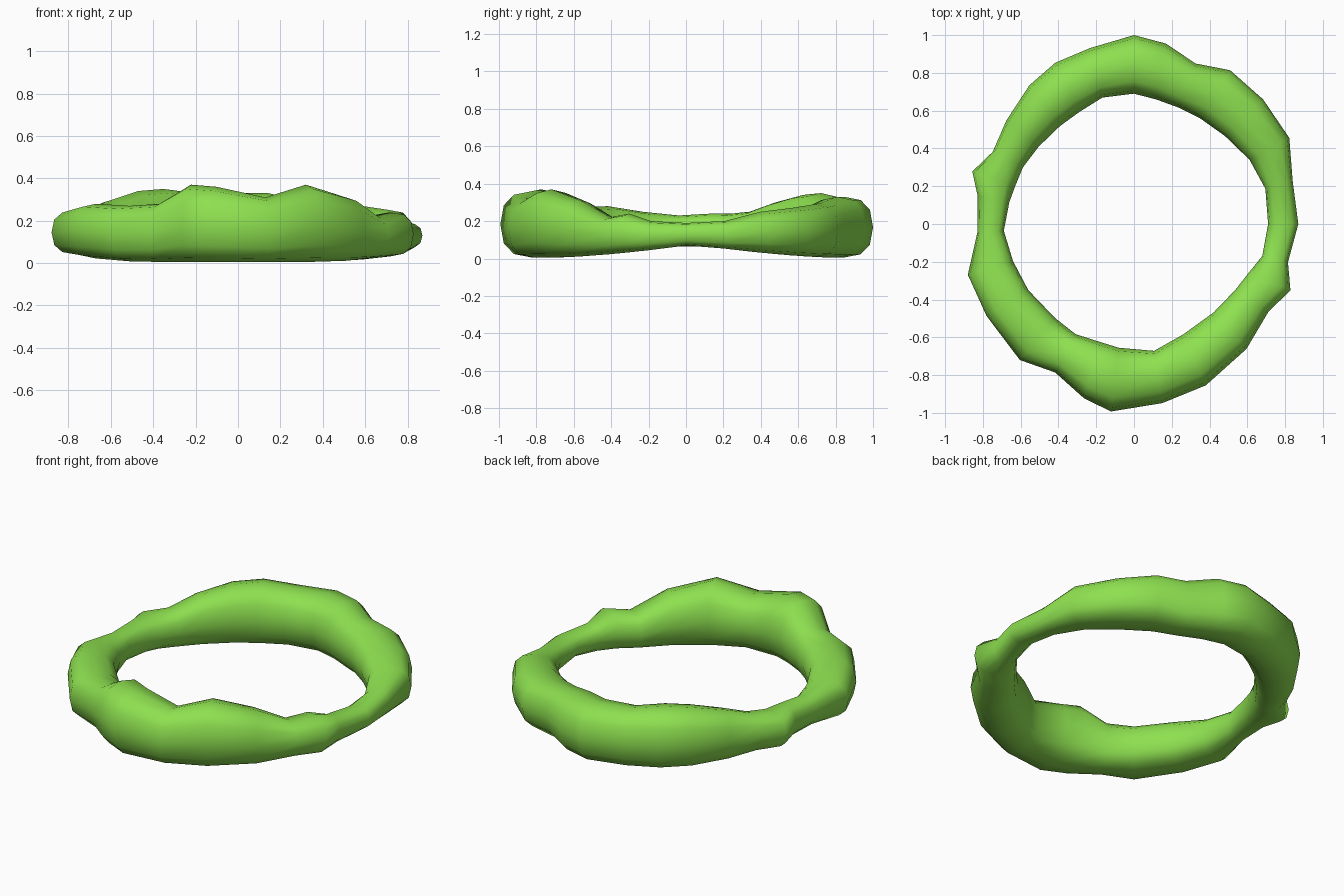
import bpy
import bmesh
from math import cos, sin, radians, tau, copysign

cube = bpy.data.objects.get("Cube")
if cube:
    bpy.data.objects.remove(cube, do_unlink=True)

# Single leaf green material
green = bpy.data.materials.new("leaf green")
green.use_nodes = True
colour = (0.27, 0.75, 0.08, 1)
green.diffuse_color = colour
shader = next(n for n in green.node_tree.nodes if n.type == "BSDF_PRINCIPLED")
shader.inputs["Base Color"].default_value = colour
shader.inputs["Roughness"].default_value = 0.8

# Stations around the ring: angle, inner radius, outer radius, crest height
STATIONS = [
    (0, .71, .87, .19), (15, .72, .87, .2), (29, .7, .94, .25),
    (44, .67, .95, .27), (58, .66, .96, .29), (69, .66, .91, .3),
    (80, .67, .97, .33), (90, .69, 1, .33), (104, .69, .96, .33),
    (116, .66, .95, .35), (127, .65, .92, .34), (141, .65, .87, .3),
    (153, .66, .84, .25), (162, .66, .9, .24), (170, .67, .84, .24),
    (183, .69, .83, .23), (197, .67, .92, .25), (212, .66, .92, .28),
    (230, .65, .94, .27), (242, .66, .89, .28), (254, .65, .96, .37),
    (263, .66, 1, .36), (279, .68, .96, .31), (294, .64, .935, .37),
    (312, .63, .89, .31), (327, .64, .85, .22), (337, .66, .9, .24),
    (346, .7, .84, .2),
]
SIDES = 12


def rounded(value, power=0.8):
    """Push a sine or cosine outward for a slightly boxy oval."""
    if abs(value) < 1e-6:
        return 0.0
    return copysign(abs(value) ** power, value)


def underside(y):
    """The ring arches off the ground halfway along its length."""
    return 0.005 + 0.07 * max(0.0, 1 - abs(y - 0.04) / 0.75) ** 1.5


def build_ring(name):
    bm = bmesh.new()
    loops = []
    for degrees, inner, outer, crest in STATIONS:
        angle = radians(degrees)
        middle, half_width = (inner + outer) / 2, (outer - inner) / 2
        base = underside(middle * sin(angle))
        centre, half_height = (crest + base) / 2, (crest - base) / 2
        loop = []
        for side in range(SIDES):
            turn = tau * side / SIDES
            radius = middle + half_width * rounded(cos(turn))
            height = centre + half_height * rounded(sin(turn))
            loop.append(bm.verts.new(
                (radius * cos(angle), radius * sin(angle), height)))
        loops.append(loop)

    # Skin neighbouring cross-sections into a closed tube
    for here, ahead in zip(loops, loops[1:] + loops[:1]):
        for i in range(SIDES):
            j = (i + 1) % SIDES
            bm.faces.new((here[i], ahead[i], ahead[j], here[j]))
    bmesh.ops.recalc_face_normals(bm, faces=bm.faces[:])

    mesh = bpy.data.meshes.new(name)
    bm.to_mesh(mesh)
    bm.free()
    mesh.materials.append(green)
    ring = bpy.data.objects.new(name, mesh)
    bpy.context.collection.objects.link(ring)
    return ring


# Lumpy wreath with soft shading
wreath = build_ring("leafy_wreath")
bpy.ops.object.select_all(action="DESELECT")
wreath.select_set(True)
bpy.context.view_layer.objects.active = wreath
bpy.ops.object.shade_smooth_by_angle(angle=radians(65))
